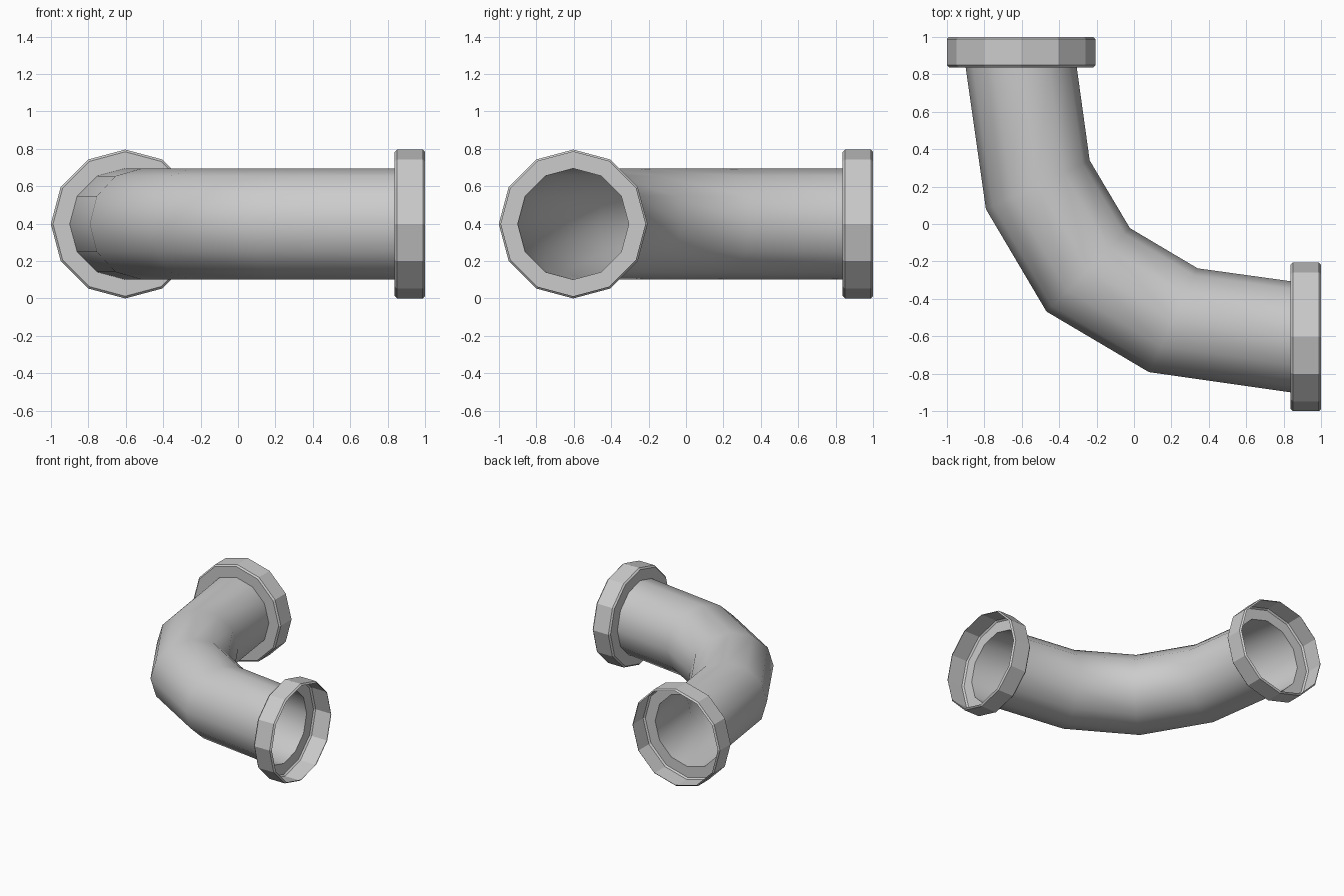
import bpy, bmesh
from math import cos, sin, tau
from mathutils import Vector

if "Cube" in bpy.data.objects:
    bpy.data.objects.remove(bpy.data.objects["Cube"])

SIDES = 12
CENTER = 0.603      # offset of each pipe mouth from the axes
HEIGHT = 0.398      # height of the pipe axis
R_PIPE = 0.297
R_FLANGE = 0.398


def loft(name, rings, smooth=False):
    """Skin an open tube over rings given as (centre xy, half-width xy, half-height)."""
    bm = bmesh.new()
    loops = []
    for c, w, h in rings:
        loop = []
        for i in range(SIDES):
            a = tau * i / SIDES
            p = Vector(c) + Vector(w) * cos(a)
            loop.append(bm.verts.new((p.x, p.y, HEIGHT + h * sin(a))))
        loops.append(loop)
    for a, b in zip(loops, loops[1:]):
        for i in range(SIDES):
            j = (i + 1) % SIDES
            bm.faces.new((a[i], a[j], b[j], b[i]))
    bmesh.ops.recalc_face_normals(bm, faces=bm.faces)
    mesh = bpy.data.meshes.new(name)
    bm.to_mesh(mesh)
    bm.free()
    for f in mesh.polygons:
        f.use_smooth = smooth
    obj = bpy.data.objects.new(name, mesh)
    bpy.context.collection.objects.link(obj)
    return obj


# Elbow pipe: outer and inner bend points, mirrored across the x = y diagonal
half = [((-CENTER - R_PIPE, 0.838), (-CENTER + R_PIPE, 0.838)),
        ((-0.792, 0.08), (-0.237, 0.34)),
        ((-0.468, -0.468), (-0.022, -0.022))]
path = half + [(o[::-1], i[::-1]) for o, i in half[1::-1]]
rings = []
for outer, inner in path:
    o, i = Vector(outer), Vector(inner)
    rings.append(((o + i) / 2, (i - o) / 2, R_PIPE))
loft("elbow_pipe", rings, smooth=True)

# Flanged sockets: back wall, bevelled outer band, open front (radius, distance along axis)
profile = [(R_PIPE, 0.838), (R_FLANGE - 0.012, 0.838), (R_FLANGE, 0.85),
           (R_FLANGE, 0.988), (R_FLANGE - 0.012, 1.0)]
loft("back_flange", [((-CENTER, d), (r, 0), r) for r, d in profile])
loft("right_flange", [((d, -CENTER), (0, r), r) for r, d in profile])
